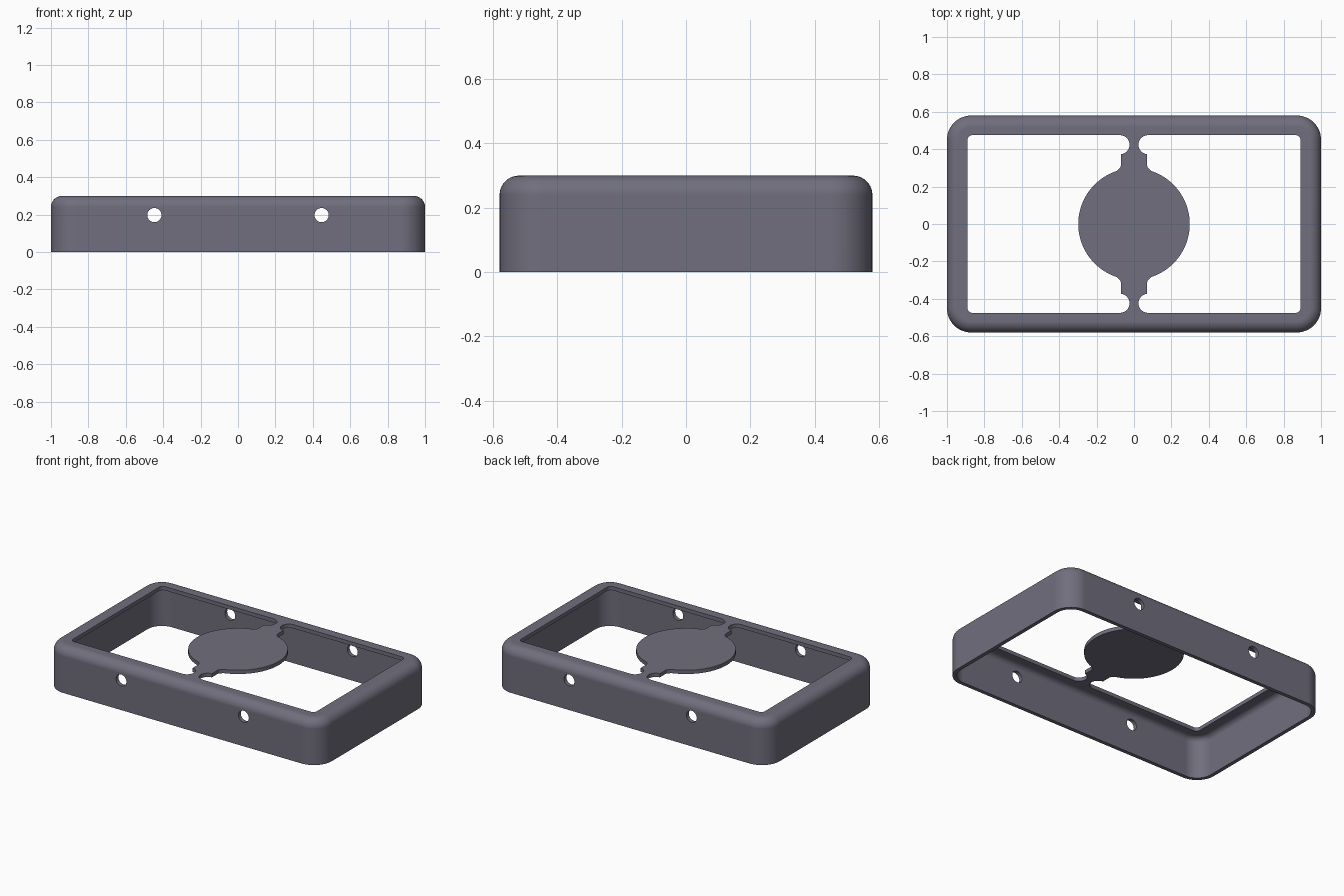
import bpy, bmesh, math

if "Cube" in bpy.data.objects:
    bpy.data.objects.remove(bpy.data.objects["Cube"])

HX, HY, H = 1.0, 0.58, 0.30      # half length, half width, height
CORNER, FILLET, WALL = 0.13, 0.06, 0.025

mat = bpy.data.materials.new("slate grey")
mat.use_nodes = True
colour = (0.162, 0.157, 0.205, 1)
mat.diffuse_color = colour
mat.node_tree.nodes["Principled BSDF"].inputs["Base Color"].default_value = colour


def arc(cx, cy, r, a0, a1, n):
    """Points on an arc, angles in degrees."""
    angles = [math.radians(a0 + (a1 - a0) * i / n) for i in range(n + 1)]
    return [(cx + r * math.cos(a), cy + r * math.sin(a)) for a in angles]


def rounded_rect(inset):
    """Outline of the case, moved inwards by inset."""
    r = CORNER - inset
    x, y = HX - CORNER, HY - CORNER
    pts = []
    for sx, sy, a in ((1, 1, 0), (-1, 1, 90), (-1, -1, 180), (1, -1, 270)):
        pts += arc(sx * x, sy * y, r, a, a + 90, 12)
    return pts


def make_object(name, bm):
    bmesh.ops.recalc_face_normals(bm, faces=bm.faces)
    mesh = bpy.data.meshes.new(name)
    bm.to_mesh(mesh)
    bm.free()
    obj = bpy.data.objects.new(name, mesh)
    bpy.context.collection.objects.link(obj)
    mesh.materials.append(mat)
    return obj


def loft(name, rings):
    """Solid through rings of (points, z), capped at both ends."""
    bm = bmesh.new()
    loops = [[bm.verts.new((x, y, z)) for x, y in pts] for pts, z in rings]
    for a, b in zip(loops, loops[1:]):
        for i in range(len(a)):
            j = (i + 1) % len(a)
            bm.faces.new((a[i], a[j], b[j], b[i]))
    bm.faces.new(loops[0])
    bm.faces.new(loops[-1])
    return make_object(name, bm)


def skin(offset):
    """Side wall rising into a rounded top edge, at a depth below the surface."""
    r, rings = FILLET - offset, []
    for i in range(11):
        t = math.pi / 2 * i / 10
        rings.append((rounded_rect(offset + r * (1 - math.cos(t))),
                      H - FILLET + r * math.sin(t)))
    return rings


# Hollow case: outer skin and inner skin joined round the bottom rim
outer = [(rounded_rect(0), 0)] + skin(0)
inner = [(rounded_rect(WALL), 0)] + skin(WALL)
case = loft("case_shell", list(reversed(outer)) + inner)


# Window openings, leaving the central disc and its two necks
def window(side):
    neck = math.degrees(math.asin(0.07 / 0.298))
    upper = arc(0.865, 0.45, 0.025, 0, 90, 6)               # outer corner
    upper += arc(0.075, 0.424, 0.051, 90, 265, 20)          # round notch
    upper += [(0.07, 0.366)]                                # neck shoulder
    upper += [(0.07, 0.312), (0.074, 0.300), (0.084, 0.292)]
    disc = arc(0, 0, 0.298, 90 - neck - 4, neck - 86, 60)
    lower = [(x, -y) for x, y in reversed(upper)]
    pts = [(side * x, y) for x, y in upper + disc + lower]
    return loft("window_cutter", [(pts, 0.15), (pts, 0.40)])


# Cross holes running through the front and back walls
def cross_hole(x):
    bm = bmesh.new()
    pts = arc(x, 0.197, 0.038, 0, 348.75, 31)
    ends = [[bm.verts.new((px, y, pz)) for px, pz in pts] for y in (-0.8, 0.8)]
    for i in range(32):
        j = (i + 1) % 32
        bm.faces.new((ends[0][i], ends[0][j], ends[1][j], ends[1][i]))
    for end in ends:
        bm.faces.new(end)
    return make_object("hole_cutter", bm)


# Holes cut only the walls: the cutter top stays below the plate underside
cutters = [window(1), window(-1), cross_hole(0.447), cross_hole(-0.447)]
for cutter in cutters:
    cutter.hide_render = True
    mod = case.modifiers.new("cut", 'BOOLEAN')
    mod.operation = 'DIFFERENCE'
    mod.solver = 'EXACT'
    mod.object = cutter

# Bake the cuts and drop the cutters
bpy.context.view_layer.update()
depsgraph = bpy.context.evaluated_depsgraph_get()
baked = bpy.data.meshes.new_from_object(case.evaluated_get(depsgraph))
case.modifiers.clear()
case.data = baked
for cutter in cutters:
    bpy.data.objects.remove(cutter)

# Smooth the rounded edges, keep flat faces flat
bpy.ops.object.select_all(action='DESELECT')
case.select_set(True)
bpy.context.view_layer.objects.active = case
bpy.ops.object.shade_smooth_by_angle(angle=math.radians(30))
weighted = case.modifiers.new("flat faces", 'WEIGHTED_NORMAL')
weighted.keep_sharp = True
